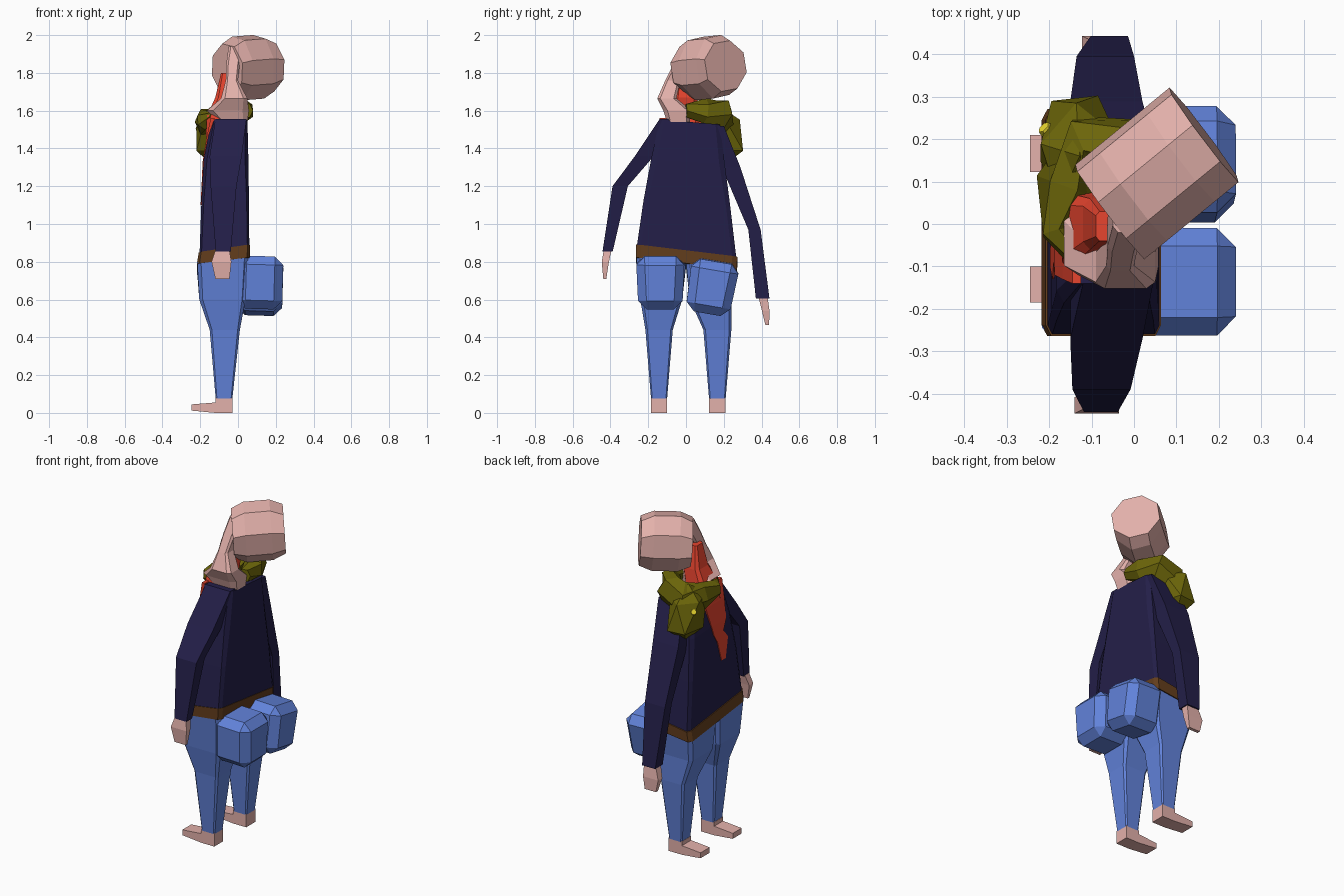
import bpy, bmesh, math
from mathutils import Vector, Matrix

if "Cube" in bpy.data.objects:
    bpy.data.objects.remove(bpy.data.objects["Cube"])


def material(name, rgb):
    m = bpy.data.materials.new(name)
    m.diffuse_color = [(c / 255) ** 2.2 for c in rgb] + [1]
    m.use_nodes = True
    m.node_tree.nodes["Principled BSDF"].inputs["Base Color"].default_value = m.diffuse_color
    return m


SKIN = material("skin", (226, 175, 169))
NAVY = material("navy", (40, 36, 74))
BLUE = material("denim", (98, 130, 218))
BROWN = material("brown", (100, 64, 34))
OLIVE = material("olive", (108, 102, 18))
RED = material("red", (230, 70, 50))
YELLOW = material("yellow", (235, 215, 50))


def finish(name, bm, mat):
    bmesh.ops.recalc_face_normals(bm, faces=bm.faces[:])
    me = bpy.data.meshes.new(name)
    bm.to_mesh(me)
    bm.free()
    me.materials.append(mat)
    ob = bpy.data.objects.new(name, me)
    bpy.context.collection.objects.link(ob)
    return ob


def loft(name, rings, mat):
    """Skin a list of equal-length point rings and cap both ends."""
    bm = bmesh.new()
    vs = [[bm.verts.new(p) for p in r] for r in rings]
    n = len(vs[0])
    for a, b in zip(vs, vs[1:]):
        for i in range(n):
            bm.faces.new((a[i], a[(i + 1) % n], b[(i + 1) % n], b[i]))
    bm.faces.new(vs[0][::-1])
    bm.faces.new(vs[-1])
    return finish(name, bm, mat)


def section(z, x0, x1, y0, y1, c=0.3, tx=0, ty=0):
    """Chamfered rectangle at height z, tilted by tx and ty."""
    cx, cy, hx, hy = (x0 + x1) / 2, (y0 + y1) / 2, (x1 - x0) / 2, (y1 - y0) / 2
    k = 1 - c
    shape = [(1, k), (k, 1), (-k, 1), (-1, k), (-1, -k), (-k, -1), (k, -1), (1, -k)]
    if c == 0:
        shape = [(1, 1), (-1, 1), (-1, -1), (1, -1)]
    return [(cx + u * hx, cy + v * hy, z + u * hx * tx + v * hy * ty) for u, v in shape]


def body(name, rows, mat, **kw):
    return loft(name, [section(*r, **kw) for r in rows], mat)


def prism(name, profile, y0, y1, mat):
    return loft(name, [[(x, y, z) for x, z in profile] for y in (y0, y1)], mat)


# Jacket torso and belt, hem slanting across the body
loft("jacket_body", [
    section(.82, -.204, .06, -.262, .268, .08, .15, -.12),
    section(1.1, -.194, .058, -.225, .235, .1, .05, -.08),
    section(1.33, -.182, .055, -.185, .205, .15, 0, -.06),
    section(1.54, -.14, .05, -.14, .18, .15, 0, -.08)], NAVY)
loft("belt", [
    section(.775, -.218, .062, -.264, .27, .1, .12, -.12),
    section(.84, -.208, .064, -.264, .272, .1, .15, -.12)], BROWN)

# Sleeves and hands, the two arms hang differently
body("left_sleeve", [(.855, -.118, -.038, -.442, -.388), (1.2, -.145, -.008, -.389, -.308),
                     (1.36, -.15, .02, -.27, -.17), (1.555, -.12, .045, -.14, -.03)],
     NAVY, c=0)
body("right_sleeve", [(.605, -.102, -.014, .37, .442), (.97, -.135, 0, .33, .395),
                      (1.3, -.15, .02, .19, .288), (1.52, -.12, .045, .06, .2)], NAVY, c=0)
body("left_hand", [(.71, -.12, -.045, -.438, -.422), (.8, -.14, -.035, -.446, -.408),
                   (.86, -.12, -.045, -.436, -.395)], SKIN, c=0)
body("right_hand", [(.465, -.105, -.03, .42, .44), (.54, -.122, -.02, .402, .442),
                    (.61, -.1, -.02, .385, .432)], SKIN, c=0)

# Trouser legs, feet and the blocky seat
foot = [(-.245, .012), (-.245, .045), (-.12, .055), (-.12, .08), (-.03, .08), (-.03, 0), (-.12, 0)]
for side, s, yi, yo in (("left", -1, .1, .185), ("right", 1, .122, .21)):
    rows = [(.075, -.118, -.03, yi, yo), (.44, -.15, .01, yi - .03, yo + .03),
            (.6, -.205, .04, .02, .242), (.785 - .016 * s, -.216, .055, 0, .264)]
    rings = [section(z, a, b, *sorted((s * i, s * o)), .15, .12 if z > .7 else 0,
                     -.12 if z > .7 else 0) for z, a, b, i, o in rows]
    loft(side + "_leg", rings, BLUE)
    prism(side + "_foot", foot, s * yi, s * yo, SKIN)

    bm = bmesh.new()
    bmesh.ops.create_cube(bm, size=1)
    bmesh.ops.scale(bm, vec=(.24, .258, .28), verts=bm.verts[:])
    for v in bm.verts:  # underside tucks in
        if v.co.z < 0:
            v.co.y *= .9
    bmesh.ops.bevel(bm, geom=bm.edges[:], offset=.045, segments=1, affect='EDGES', profile=.5)
    seat = finish(side + "_seat", bm, BLUE)
    seat.location = (.117, .136 * s, .69 if s < 0 else .665)
    seat.rotation_euler = (0 if s < 0 else -.17, .03, 0)

# Red shirt: collar rising to the throat, and a jagged strip down the chest
body("shirt_collar", [(1.46, -.17, -.02, -.12, .1), (1.57, -.165, -.03, -.1, .07),
                      (1.67, -.12, -.01, -.06, .06), (1.8, -.09, -.03, -.04, .03)], RED)
strip = [(1.56, -.145, -.14, .06), (1.45, -.168, -.13, .05), (1.33, -.187, -.12, .02),
         (1.27, -.19, -.09, .0), (1.22, -.192, -.13, -.03), (1.1, -.198, -.1, -.06)]
loft("shirt_front", [[(x, a, z), (x, b, z), (x + .02, b, z), (x + .02, a, z)]
                     for z, x, a, b in strip], RED)

# Neck bending forward out of the collar
body("neck", [(1.54, -.1, .05, -.1, .02), (1.6, -.165, .058, -.12, .03),
              (1.665, -.09, .05, -.152, -.05), (1.76, -.065, .0, -.11, -.03),
              (1.85, -.062, .01, -.065, .03), (1.94, -.05, .03, -.02, .08)], SKIN)

# Head: eight-sided drum along a turned axis, its ends tapering in height
axis = Vector((.77, .63, .06)).normalized()
across = Vector((.6, -.8, 0)).normalized()
up = across.cross(axis)
centre = Vector((.055, .12, 1.828))
rings = []
for t, k in ((-.145, .8), (-.075, 1), (.07, 1), (.142, .8)):
    rings.append([centre + axis * t + across * (.142 * math.cos(a)) + up * (.174 * k * math.sin(a))
                  for a in [math.radians(45 * i + 14) for i in range(8)]])
loft("head", rings, SKIN)

# Olive hood bunched round the neck: a faceted tube with a hanging bag
path = [(-.13, -.09, 1.57, .02), (-.175, -.02, 1.55, .045), (-.165, .09, 1.54, .068),
        (-.1, .185, 1.55, .085), (-.02, .18, 1.58, .078), (.03, .1, 1.6, .058), (.045, .0, 1.6, .035)]
pts = [Vector(p[:3]) for p in path]
rings = []
for i, p in enumerate(pts):
    d = (pts[min(i + 1, len(pts) - 1)] - pts[max(i - 1, 0)]).normalized()
    u = d.cross(Vector((0, 0, 1))).normalized()
    w = u.cross(d)
    r = path[i][3]
    rings.append([p + (u * math.cos(a) + w * math.sin(a) * 1.15) * r
                  for a in [math.tau * (k + .5 * (i % 2)) / 6 for k in range(6)]])
loft("hood_roll", rings, OLIVE)

bm = bmesh.new()
bmesh.ops.create_icosphere(bm, subdivisions=1, radius=1, matrix=Matrix.Rotation(.4, 4, 'Z'))
for v in bm.verts:
    v.co = Vector((v.co.x * .105 - .128, v.co.y * .14 + .16, v.co.z * .15 + 1.485))
    if v.co.z < 1.45:
        v.co += Vector((-.005, .035, -.03))
finish("hood_bag", bm, OLIVE)

# Small yellow pull tag on the hood
bm = bmesh.new()
bmesh.ops.create_cone(bm, cap_ends=True, segments=6, radius1=.022, radius2=.016, depth=.04)
tag = finish("hood_tag", bm, YELLOW)
tag.location = (-.2, .215, 1.5)
tag.rotation_euler = (0, math.radians(-65), math.radians(-45))
